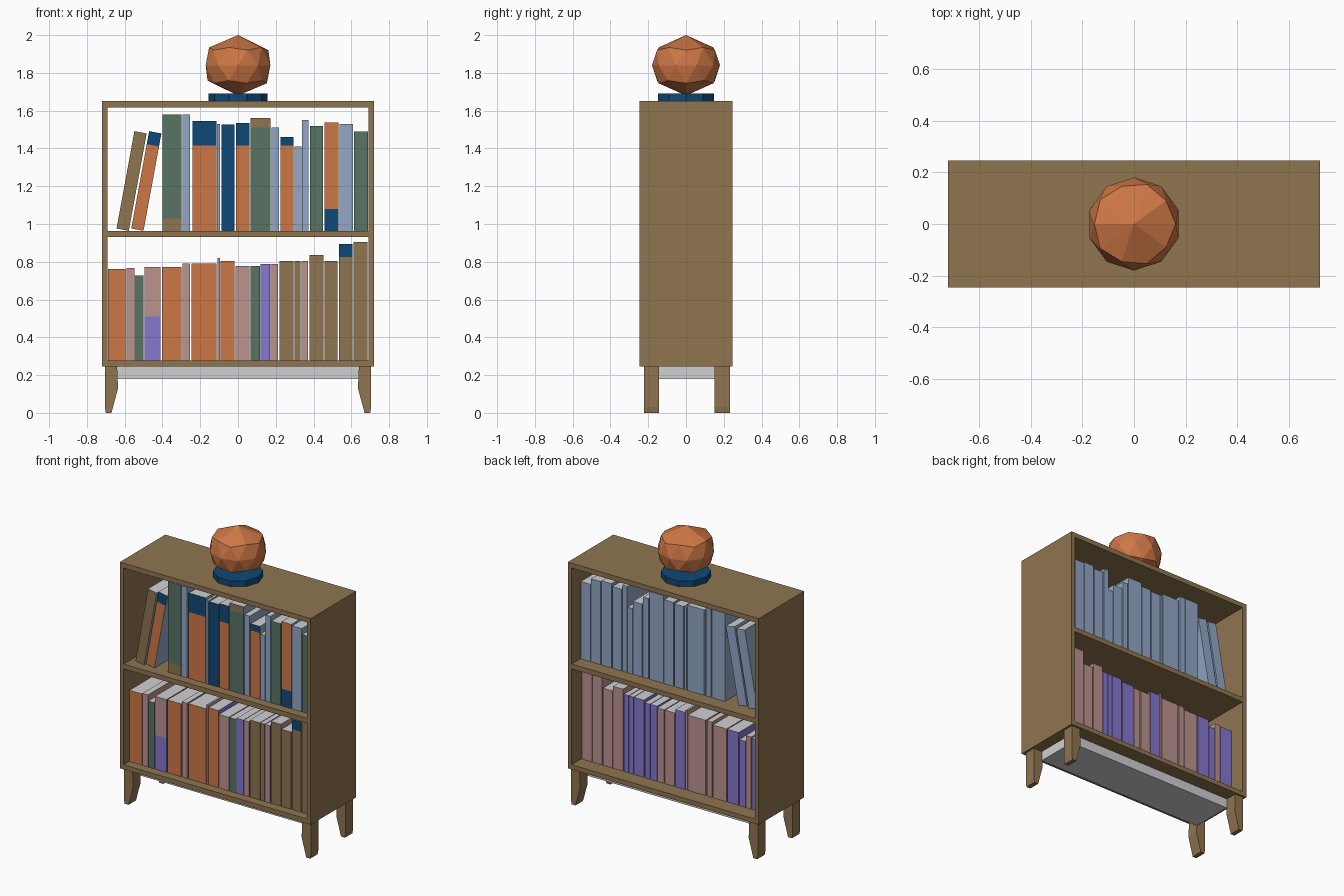
import bpy, bmesh, math
from mathutils import Matrix, Vector

if "Cube" in bpy.data.objects:
    bpy.data.objects.remove(bpy.data.objects["Cube"])


def material(name, rgb):
    """Flat material from an sRGB 0-255 colour."""
    m = bpy.data.materials.new(name)
    lin = [((c / 255 + 0.055) / 1.055) ** 2.4 for c in rgb]
    m.diffuse_color = (*lin, 1)
    m.use_nodes = True
    m.node_tree.nodes["Principled BSDF"].inputs["Base Color"].default_value = m.diffuse_color
    return m


MATS = {
    'brown': material('wood brown', (143, 117, 80)),
    'orange': material('burnt orange', (206, 119, 69)),
    'navy': material('navy blue', (15, 72, 119)),
    'blue': material('pale blue', (146, 167, 197)),
    'green': material('grey green', (87, 115, 100)),
    'pink': material('dusty pink', (188, 147, 143)),
    'purple': material('soft purple', (134, 119, 206)),
    'white': material('page grey', (208, 208, 210)),
}


def finish(bm, name, *colours):
    bmesh.ops.recalc_face_normals(bm, faces=bm.faces)
    me = bpy.data.meshes.new(name)
    bm.to_mesh(me)
    bm.free()
    for c in colours:
        me.materials.append(MATS[c])
    ob = bpy.data.objects.new(name, me)
    bpy.context.collection.objects.link(ob)
    return ob


def box_bm(x0, x1, y0, y1, z0, z1):
    bm = bmesh.new()
    bmesh.ops.create_cube(bm, size=1)
    bmesh.ops.scale(bm, vec=(x1 - x0, y1 - y0, z1 - z0), verts=bm.verts)
    bmesh.ops.translate(bm, vec=((x0 + x1) / 2, (y0 + y1) / 2, (z0 + z1) / 2), verts=bm.verts)
    return bm


def box(name, colour, *dims):
    return finish(box_bm(*dims), name, colour)


# Case: open at front and back
D = 0.245
for side, s in (('left', -1), ('right', 1)):
    a, b = sorted((s * 0.69, s * 0.72))
    box(side + '_panel', 'brown', a, b, -D, D, 0.245, 1.65)
for name, z0, z1 in (('top_panel', 1.617, 1.65), ('middle_shelf', 0.93, 0.963),
                     ('bottom_panel', 0.245, 0.277)):
    box(name, 'brown', -0.69, 0.69, -D, D, z0, z1)

# Grey plinth between the legs
box('plinth', 'white', -0.64, 0.64, -0.145, 0.15, 0.18, 0.245)

# Tapered legs
LEG = [(0.705, 0.245), (0.64, 0.245), (0.635, 0.13), (0.67, 0), (0.70, 0), (0.705, 0.03)]
for side, s in (('left', -1), ('right', 1)):
    for end, y0, y1 in (('front', -0.222, -0.142), ('back', 0.152, 0.232)):
        bm = bmesh.new()
        f = bm.faces.new([bm.verts.new((s * x, y0, z)) for x, z in LEG])
        ext = bmesh.ops.extrude_face_region(bm, geom=[f])['geom']
        bmesh.ops.translate(bm, vec=(0, y1 - y0, 0),
                            verts=[v for v in ext if isinstance(v, bmesh.types.BMVert)])
        finish(bm, f'{end}_{side}_leg', 'brown')


def book(name, x0, x1, z0, z1, spine, cover, band=None, back=0.15, lean=0):
    """Spine in front, pages on top, cover elsewhere; band = (colour, height, 'top' or 'bottom')."""
    bm = box_bm(x0, x1, -0.185, back, z0, z1)
    colour2, cut, where = band or (spine, None, None)
    if cut:
        bmesh.ops.bisect_plane(bm, geom=bm.verts[:] + bm.edges[:] + bm.faces[:],
                               plane_co=(0, 0, cut), plane_no=(0, 0, 1))
    bmesh.ops.recalc_face_normals(bm, faces=bm.faces)
    bm.normal_update()
    for f in bm.faces:
        if f.normal.y < -0.5:
            above = cut is not None and f.calc_center_median().z > cut
            banded = cut is not None and above == (where == 'top')
            f.material_index = 1 if banded else 0
        else:
            f.material_index = 2 if f.normal.z > 0.5 else 3
    if lean:
        bmesh.ops.rotate(bm, cent=(x0, 0, z0), matrix=Matrix.Rotation(math.radians(lean), 3, 'Y'),
                         verts=bm.verts)
    finish(bm, name, spine, colour2, 'white', cover)


# Upper row: left, right, top, spine colour, band
UPPER = [
    (-0.40, -0.30, 1.58, 'green', ('brown', 1.03, 'bottom')),
    (-0.295, -0.255, 1.58, 'blue', None),
    (-0.242, -0.115, 1.545, 'orange', ('navy', 1.415, 'top')),
    (-0.11, -0.095, 1.53, 'blue', None),
    (-0.088, -0.018, 1.527, 'navy', None),
    (-0.01, 0.06, 1.535, 'orange', ('navy', 1.415, 'top')),
    (0.066, 0.172, 1.56, 'green', ('brown', 1.51, 'top')),
    (0.178, 0.218, 1.51, 'blue', None),
    (0.225, 0.295, 1.46, 'orange', ('navy', 1.415, 'top')),
    (0.30, 0.335, 1.41, 'blue', None),
    (0.338, 0.374, 1.55, 'blue', None),
    (0.38, 0.45, 1.52, 'green', None),
    (0.458, 0.532, 1.537, 'orange', ('navy', 1.08, 'bottom')),
    (0.538, 0.61, 1.53, 'blue', None),
    (0.615, 0.688, 1.49, 'green', None),
]
for i, (x0, x1, z1, spine, band) in enumerate(UPPER):
    book(f'upper_book_{i + 1}', x0, x1, 0.963, z1, spine, 'blue', band)

# Two leaning books
book('leaning_book_1', -0.643, -0.577, 0.976, 1.50, 'brown', 'blue', lean=10.4)
book('leaning_book_2', -0.565, -0.499, 0.976, 1.50, 'orange', 'blue', ('navy', 1.43, 'top'), lean=10.4)

# Lower row: left, right, top, spine colour, cover colour, band
LOWER = [
    (-0.688, -0.595, 0.762, 'orange', 'purple', None),
    (-0.59, -0.549, 0.768, 'pink', 'pink', None),
    (-0.547, -0.50, 0.727, 'green', 'purple', None),
    (-0.495, -0.41, 0.773, 'pink', 'purple', ('purple', 0.51, 'bottom')),
    (-0.403, -0.30, 0.773, 'orange', 'pink', None),
    (-0.293, -0.255, 0.79, 'pink', 'pink', None),
    (-0.245, -0.113, 0.79, 'orange', 'pink', None),
    (-0.108, -0.096, 0.82, 'pink', 'pink', None),
    (-0.092, -0.018, 0.803, 'orange', 'purple', None),
    (-0.013, 0.06, 0.778, 'pink', 'pink', None),
    (0.066, 0.117, 0.778, 'green', 'pink', None),
    (0.12, 0.17, 0.788, 'purple', 'purple', None),
    (0.173, 0.213, 0.788, 'pink', 'purple', None),
    (0.22, 0.294, 0.803, 'brown', 'purple', None),
    (0.298, 0.331, 0.803, 'brown', 'purple', None),
    (0.335, 0.371, 0.803, 'pink', 'purple', None),
    (0.378, 0.452, 0.835, 'brown', 'pink', None),
    (0.458, 0.528, 0.803, 'brown', 'pink', None),
    (0.535, 0.606, 0.893, 'brown', 'pink', ('navy', 0.825, 'top')),
    (0.612, 0.686, 0.905, 'brown', 'pink', None),
]
for i, (x0, x1, z1, spine, cover, band) in enumerate(LOWER):
    book(f'lower_book_{i + 1}', x0, x1, 0.277, z1, spine, cover, band, back=0.14)

# Ornament base
bm = bmesh.new()
bmesh.ops.create_cone(bm, cap_ends=True, segments=10, radius1=0.155, radius2=0.155, depth=0.04,
                      matrix=Matrix.Translation((0, 0, 1.67)) @ Matrix.Rotation(math.pi / 2, 4, 'Z'))
finish(bm, 'ornament_base', 'navy')

# Faceted ball: icosphere with the rings near each pole removed, then re-hulled
bm = bmesh.new()
bmesh.ops.create_icosphere(bm, subdivisions=2, radius=0.18)
poles = [v for v in bm.verts if abs(v.co.z) > 0.179]
ring = [v for v in bm.verts if 0.14 < abs(v.co.z) < 0.17]
for v in poles:
    v.co.z *= 0.16 / 0.18
bmesh.ops.delete(bm, geom=ring, context='VERTS')
pts = [v.co.copy() for v in bm.verts] + [Vector((0, 0, 0.16)), Vector((0, 0, -0.16))]
bm.free()
bm = bmesh.new()
for p in pts:
    bm.verts.new(p + Vector((0, 0, 1.84)))
bmesh.ops.remove_doubles(bm, verts=bm.verts, dist=0.001)
bmesh.ops.convex_hull(bm, input=bm.verts)
finish(bm, 'faceted_ball', 'orange')
